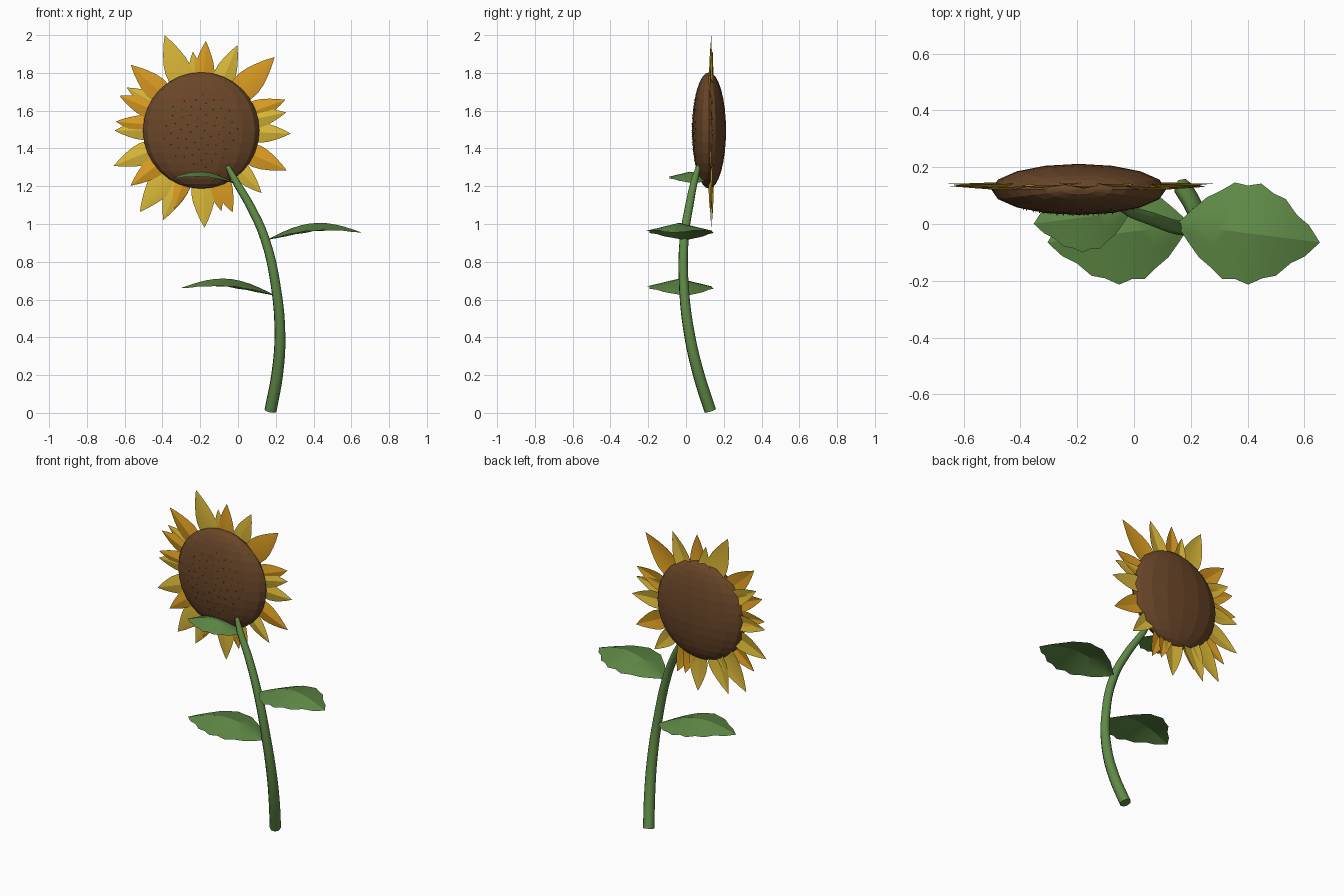
import bpy, bmesh, math
from mathutils import Vector, Matrix

cube = bpy.data.objects.get("Cube")
if cube:
    bpy.data.objects.remove(cube, do_unlink=True)


def material(name, rgb):
    m = bpy.data.materials.new(name)
    m.use_nodes = True
    m.diffuse_color = (*rgb, 1)
    m.node_tree.nodes["Principled BSDF"].inputs["Base Color"].default_value = (*rgb, 1)
    return m


GREEN = material("leaf green", (0.115, 0.255, 0.062))
BROWN = material("seed brown", (0.145, 0.062, 0.022))
YELLOW = material("petal yellow", (0.72, 0.49, 0.04))
ORANGE = material("petal orange", (0.72, 0.34, 0.016))

HEAD = Vector((-0.195, 0.122, 1.495))
RADIUS, DEPTH = 0.308, 0.09


def finish(bm, name, mat, smooth=None):
    mesh = bpy.data.meshes.new(name)
    bm.to_mesh(mesh)
    bm.free()
    mesh.materials.append(mat)
    obj = bpy.data.objects.new(name, mesh)
    bpy.context.collection.objects.link(obj)
    if smooth:
        bpy.ops.object.select_all(action='DESELECT')
        obj.select_set(True)
        bpy.context.view_layer.objects.active = obj
        bpy.ops.object.shade_smooth_by_angle(angle=math.radians(smooth))
    return obj


def blade(name, mat, widths, columns, place, smooth):
    """Pointed sheet: place(t, side, half_width) gives each point."""
    bm = bmesh.new()
    last = len(widths) - 1
    rows = [[bm.verts.new(place(i / last, s, w)) for s in columns]
            for i, w in enumerate(widths)]
    for a, b in zip(rows, rows[1:]):
        for j in range(len(columns) - 1):
            bm.faces.new((a[j], a[j + 1], b[j + 1], b[j]))
    bmesh.ops.remove_doubles(bm, verts=bm.verts, dist=0.0001)
    bmesh.ops.recalc_face_normals(bm, faces=bm.faces)
    return finish(bm, name, mat, smooth)


# Seed head: faceted, flattened ball
bm = bmesh.new()
bmesh.ops.create_uvsphere(bm, u_segments=16, v_segments=16, radius=1)
bmesh.ops.transform(bm, verts=bm.verts, matrix=Matrix.Translation(HEAD)
                    @ Matrix.Diagonal((RADIUS, DEPTH, RADIUS, 1)))
finish(bm, "seed_head", BROWN)

# Tiny seeds in a spiral on the front of the head
bm = bmesh.new()
for i in range(60):
    r = 0.2 * math.sqrt((i + 0.5) / 60)
    a = i * math.radians(137.5)
    depth = DEPTH * math.sqrt(1 - (r / RADIUS) ** 2)
    spot = HEAD + Vector((r * math.cos(a), -depth, r * math.sin(a)))
    bmesh.ops.create_cone(bm, segments=4, radius1=0.004, radius2=0, depth=0.012,
                          matrix=Matrix.Translation(spot)
                          @ Matrix.Rotation(math.pi / 2, 4, 'X'))
finish(bm, "seeds", BROWN)

# Petals: angle around the head and reach, by colour
PETALS = {
    YELLOW: [(111, .54), (150, .455), (180, .46), (202, .5), (233, .54), (247, .515),
             (272, .515), (314, .46), (358, .475), (12, .46), (67, .49), (96, .42)],
    ORANGE: [(137, .51), (157, .47), (174, .455), (218, .475), (251, .44), (284, .44),
             (291, .465), (335, .5), (20, .475), (45, .55), (87, .475)],
}
PETAL_SHAPE = [0.45, 0.75, 0.95, 1, 0.88, 0.65, 0.36, 0]
for mat, petals in PETALS.items():
    for n, (angle, reach) in enumerate(petals):
        a = math.radians(angle)
        out = Vector((math.cos(a), 0, math.sin(a)))
        across = Vector((-math.sin(a), 0, math.cos(a)))
        half = 0.05 + (reach - 0.46) * 0.25
        layer = 0.012 + 0.004 * (n % 3) - (0.006 if mat == ORANGE else 0)

        def place(t, side, w):
            fold = layer + 0.012 * w * abs(side) - 0.008 * math.sin(math.pi * t)
            return (HEAD + out * (0.2 + (reach - 0.2) * t)
                    + across * side * w * half + Vector((0, fold, 0)))

        blade(mat.name.replace(" ", "_") + f"_{n + 1}", mat, PETAL_SHAPE,
              (-1, 0, 1), place, 20)

# Stem: tapered, bending tube
STEM = [(0.172, 0.128, 0.012, 0.033), (0.207, 0.068, 0.2, 0.032),
        (0.222, 0.021, 0.4, 0.03), (0.203, -0.01, 0.65, 0.027),
        (0.143, -0.01, 0.92, 0.025), (0.062, 0.018, 1.1, 0.023),
        (-0.015, 0.045, 1.23, 0.02), (-0.055, 0.066, 1.305, 0.013)]
curve = bpy.data.curves.new("stem", 'CURVE')
curve.dimensions = '3D'
curve.bevel_depth = 1
curve.bevel_resolution = 2
curve.resolution_u = 4
curve.use_fill_caps = True
spline = curve.splines.new('BEZIER')
spline.bezier_points.add(len(STEM) - 1)
for p, (x, y, z, r) in zip(spline.bezier_points, STEM):
    p.co = (x, y, z)
    p.radius = r
    p.handle_left_type = p.handle_right_type = 'AUTO'
curve.materials.append(GREEN)
stem = bpy.data.objects.new("stem", curve)
bpy.context.collection.objects.link(stem)
bpy.ops.object.select_all(action='DESELECT')
stem.select_set(True)
bpy.context.view_layer.objects.active = stem
bpy.ops.object.convert(target='MESH')
bpy.ops.object.shade_smooth_by_angle(angle=math.radians(50))

# Leaves: arched, folded along the midrib, with a scalloped edge
LEAF_SHAPE = [0, 0.055, 0.105, 0.135, 0.17, 0.165, 0.178, 0.15, 0.135, 0.085, 0.055, 0]


def leaf(name, base, direction, scale):
    base = Vector(base)

    def place(t, side, w):
        x = 0.505 * t - 0.13 * side * w * -1
        y = -0.065 * t + side * w
        z = 0.04 * t + 0.07 * math.sin(math.pi * t) - 0.24 * w * abs(side)
        return base + Vector((x * direction, y, z)) * scale

    blade(name, GREEN, LEAF_SHAPE, (-1, -0.5, 0, 0.5, 1), place, 25)


leaf("left_leaf", (0.15, 0, 0.915), 1, 1)
leaf("right_leaf", (0.2, 0, 0.62), -1, 1)
leaf("upper_leaf", (-0.01, 0.045, 1.215), -1, 0.68)
